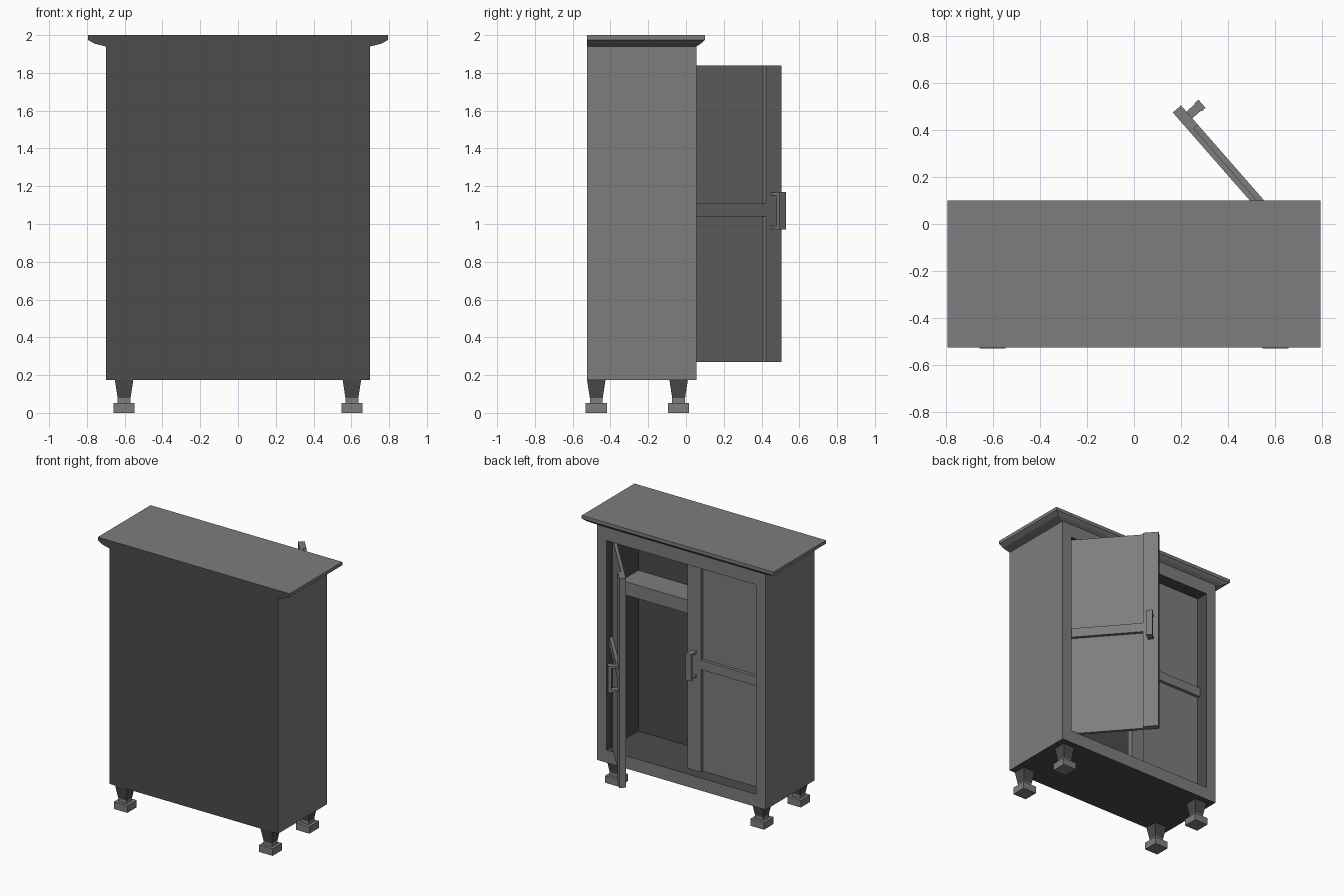
import bpy, bmesh, math
from mathutils import Matrix, Vector

if "Cube" in bpy.data.objects:
    bpy.data.objects.remove(bpy.data.objects["Cube"])


def material(name, v):
    m = bpy.data.materials.new(name)
    m.diffuse_color = (v, v, v, 1)
    m.use_nodes = True
    m.node_tree.nodes["Principled BSDF"].inputs["Base Color"].default_value = m.diffuse_color
    return m


LIGHT = material("light grey", 0.205)
DARK = material("dark grey", 0.072)


def finish(name, bm, rule=None):
    """Turn a bmesh into an object; rule(face) says which faces are dark."""
    bmesh.ops.recalc_face_normals(bm, faces=bm.faces)
    bm.normal_update()
    if rule:
        for f in bm.faces:
            f.material_index = int(rule(f))
    me = bpy.data.meshes.new(name)
    bm.to_mesh(me)
    bm.free()
    me.materials.append(LIGHT)
    me.materials.append(DARK)
    ob = bpy.data.objects.new(name, me)
    bpy.context.collection.objects.link(ob)
    return ob


def loft(bm, rings):
    """Skin a row of four-point rings and cap both ends."""
    loops = [[bm.verts.new(p) for p in r] for r in rings]
    for a, b in zip(loops, loops[1:]):
        for i in range(4):
            j = (i + 1) % 4
            bm.faces.new((a[i], a[j], b[j], b[i]))
    bm.faces.new(loops[0])
    bm.faces.new(loops[-1])


def ring_z(x0, x1, y0, y1, z):
    return [(x0, y0, z), (x1, y0, z), (x1, y1, z), (x0, y1, z)]


def ring_y(hx, z0, z1, y):
    return [(-hx, y, z0), (hx, y, z0), (hx, y, z1), (-hx, y, z1)]


def box(bm, x0, x1, y0, y1, z0, z1, mat=Matrix()):
    loft(bm, [[mat @ Vector(p) for p in ring_z(x0, x1, y0, y1, z)] for z in (z0, z1)])


BACK, FACE, CAVITY = -0.525, 0.055, -0.32

# Carcass with a recessed opening; back, underside and inside are dark
bm = bmesh.new()
loft(bm, [ring_y(0.70, 0.175, 1.94, BACK), ring_y(0.70, 0.175, 1.94, FACE),
          ring_y(0.62, 0.27, 1.84, FACE), ring_y(0.62, 0.27, 1.84, CAVITY)])


def carcass_dark(f):
    c = f.calc_center_median()
    inside = abs(c.x) < 0.65 and 0.2 < c.z < 1.9 and c.y < FACE - 0.01
    return f.normal.y < -0.9 or f.normal.z < -0.9 or inside


finish("carcass", bm, carcass_dark)

# Flared cornice, flush with the back
bm = bmesh.new()
loft(bm, [ring_z(-0.70 - d, 0.70 + d, BACK, FACE + e, z)
          for z, d, e in ((1.94, 0, 0), (1.955, 0.06, 0.024),
                          (1.975, 0.095, 0.045), (2.0, 0.095, 0.045))])
finish("cornice", bm, lambda f: f.normal.y < -0.9)

# Shelf inside
bm = bmesh.new()
box(bm, -0.62, 0.62, CAVITY, -0.12, 1.375, 1.475)
finish("shelf", bm)

# Four tapered legs on square feet
for sx, side in ((-1, "left"), (1, "right")):
    for y, end in ((-0.475, "back"), (-0.039, "front")):
        bm = bmesh.new()
        x = sx * 0.603
        loft(bm, [ring_z(x - h, x + h, y - h, y + h, z)
                  for h, z in ((0.056, 0), (0.056, 0.053), (0.034, 0.053),
                               (0.034, 0.078), (0.049, 0.175))])
        finish(f"{end}_{side}_leg", bm, lambda f: f.calc_center_median().z > 0.1)


# Doors: local x runs from the free edge to the hinge, local y points outwards
def door(name, mat, width):
    z0, z1 = 0.27, 1.84
    bm = bmesh.new()
    box(bm, 0, 0.11, -0.046, 0, z0, z1, mat)
    box(bm, 0.11, width, -0.046, -0.023, z0, z1, mat)
    box(bm, 0.11, width, -0.023, 0, 1.04, 1.11, mat)
    finish(name, bm)
    # Bracket handle
    bm = bmesh.new()
    box(bm, 0.031, 0.077, 0.05, 0.072, 0.97, 1.17, mat)
    for z in (0.973, 1.15):
        box(bm, 0.035, 0.073, 0, 0.05, z, z + 0.017, mat)
    finish(name + "_handle", bm)


door("closed_door", Matrix.Translation((0, -0.02, 0)) @ Matrix.Diagonal((-1, 1, 1, 1)), 0.62)
door("open_door", Matrix.Translation((0.2, 0.505, 0))
     @ Matrix.Rotation(math.radians(-48.8), 4, 'Z'), 0.63)
